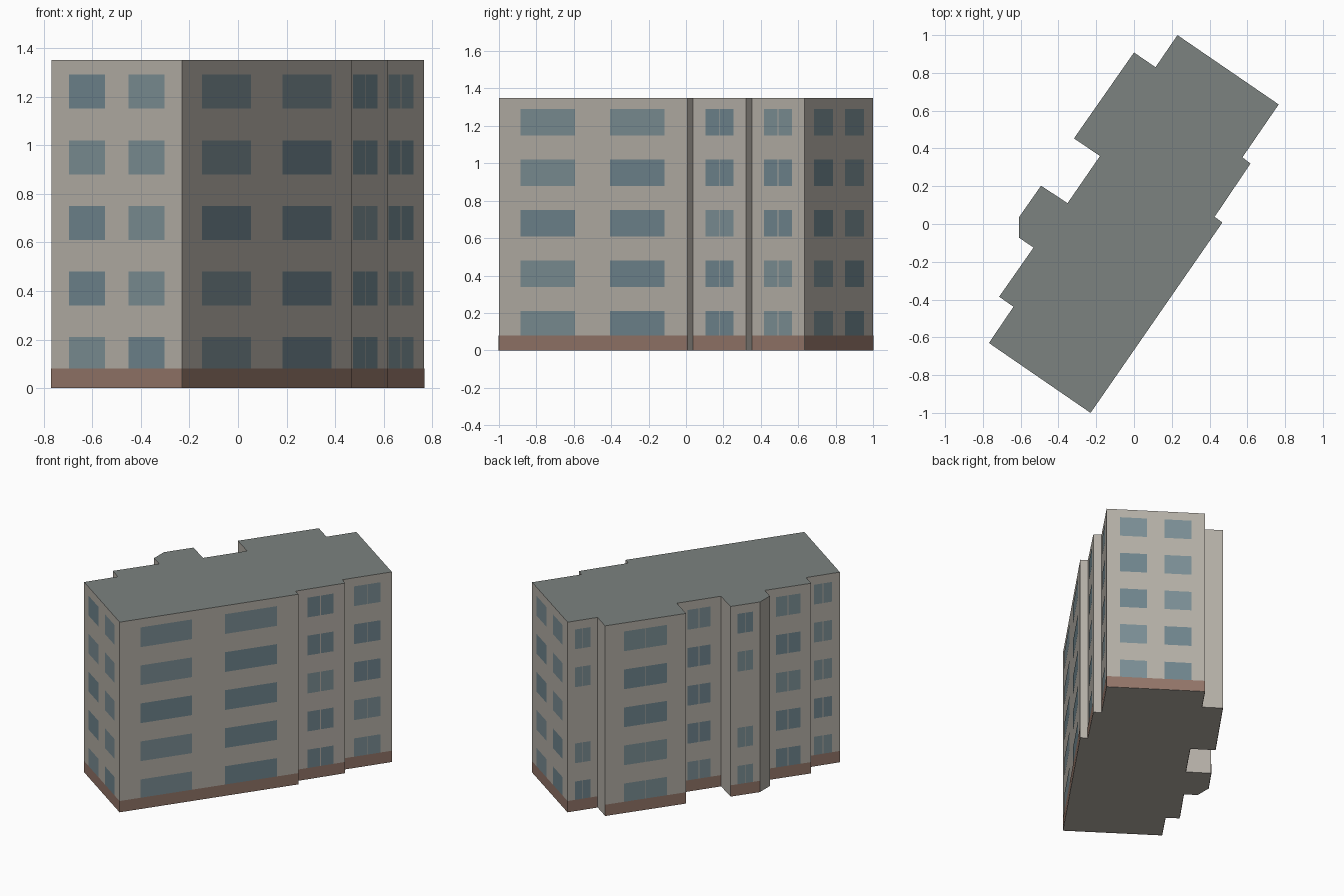
import bpy, bmesh, random
from mathutils import Vector

if "Cube" in bpy.data.objects:
    bpy.data.objects.remove(bpy.data.objects["Cube"])

random.seed(4)
HEIGHT, BAND, FLOOR = 1.35, 0.08, 0.27

# Footprint, counter-clockwise from the front corner
PLAN = [(-0.23, -1.0), (0.468, 0.008), (0.427, 0.038), (0.617, 0.32),
        (0.574, 0.353), (0.766, 0.633), (0.23, 1.0), (0.114, 0.83),
        (0.0, 0.908), (-0.318, 0.453), (-0.18, 0.36), (-0.352, 0.11),
        (-0.492, 0.203), (-0.608, 0.037), (-0.608, -0.073), (-0.532, -0.125),
        (-0.714, -0.385), (-0.638, -0.438), (-0.768, -0.63)]


def material(name, rgb):
    m = bpy.data.materials.new(name)
    m.diffuse_color = (*rgb, 1)
    m.use_nodes = True
    m.node_tree.nodes["Principled BSDF"].inputs["Base Color"].default_value = m.diffuse_color
    return m


def make_object(name, bm, mats):
    me = bpy.data.meshes.new(name)
    bm.to_mesh(me)
    bm.free()
    for m in mats:
        me.materials.append(m)
    ob = bpy.data.objects.new(name, me)
    bpy.context.collection.objects.link(ob)
    return ob


def panel(bm, a, b, u0, u1, z0, z1, mat=0, lift=0.0015):
    """Flat rectangle lying on the wall from a to b, between fractions u0 and u1."""
    d = b - a
    out = Vector((d.y, -d.x)).normalized() * lift
    p, q = a + d * u0 + out, a + d * u1 + out
    corners = [(p.x, p.y, z0), (q.x, q.y, z0), (q.x, q.y, z1), (p.x, p.y, z1)]
    bm.faces.new([bm.verts.new(c) for c in corners]).material_index = mat


wall = material("wall_plaster", (0.46, 0.43, 0.385))
roof = material("roof_grey", (0.20, 0.225, 0.215))
brick = material("base_brown", (0.29, 0.18, 0.14))
glass = [material("glass_dark", (0.16, 0.235, 0.27)),
         material("glass_light", (0.20, 0.275, 0.30))]

# Building body with a grey flat roof
bm = bmesh.new()
floor = bm.faces.new([bm.verts.new((x, y, 0)) for x, y in PLAN])
ext = bmesh.ops.extrude_face_region(bm, geom=[floor], use_keep_orig=True)
bmesh.ops.translate(bm, vec=(0, 0, HEIGHT),
                    verts=[g for g in ext["geom"] if isinstance(g, bmesh.types.BMVert)])
bmesh.ops.recalc_face_normals(bm, faces=bm.faces[:])
for f in bm.faces:
    f.material_index = int(f.normal.z > 0.5)
make_object("building_body", bm, [wall, roof])

# Base band and windows on every wall that is not a short return
band, windows = bmesh.new(), bmesh.new()
for i, start in enumerate(PLAN):
    a, b = Vector(start), Vector(PLAN[(i + 1) % len(PLAN)])
    length = (b - a).length
    if length < 0.19:
        continue
    panel(band, a, b, 0, 1, 0, BAND)
    if length > 1:
        spans = [(0.115, 0.405), (0.59, 0.88)]
    elif length > 0.6:
        spans = [(0.135, 0.41), (0.59, 0.865)]
    else:
        gap = 0.0025 / length
        spans = [(0.235, 0.5 - gap), (0.5 + gap, 0.765)]
    for storey in range(5):
        if storey == 2 and length < 0.21:
            continue
        z = storey * FLOOR
        tone = random.randint(0, 1)
        for u0, u1 in spans:
            if length > 0.6:
                tone = random.randint(0, 1)
            panel(windows, a, b, u0, u1, max(BAND, z + 0.07), z + 0.21, tone)
make_object("base_band", band, [brick])
make_object("windows", windows, glass)
